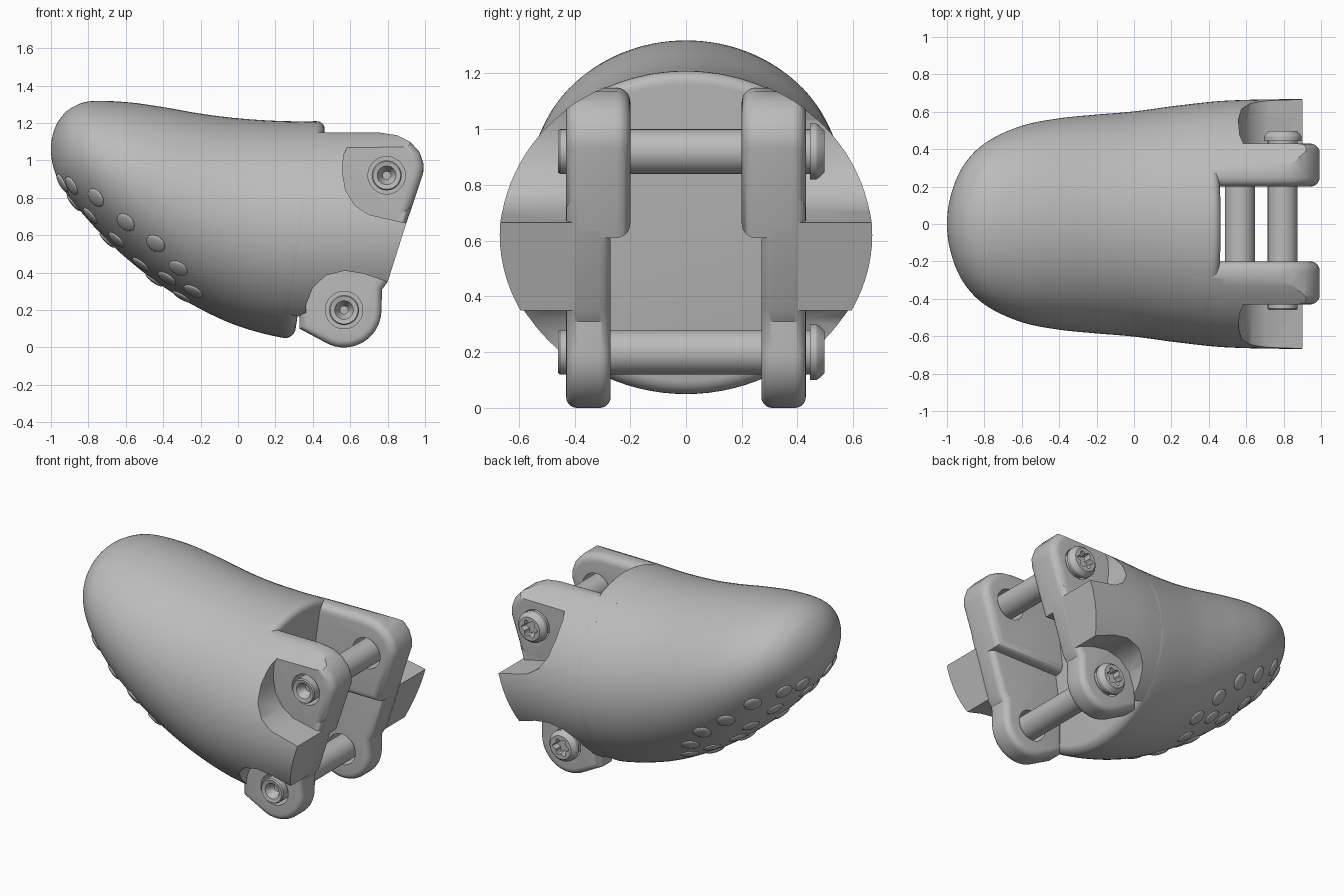
import bpy, bmesh, math
from mathutils import Vector, Matrix

if "Cube" in bpy.data.objects:
    bpy.data.objects.remove(bpy.data.objects["Cube"], do_unlink=True)

grey = bpy.data.materials.new("plain_grey")
grey.use_nodes = True
GREY = (0.5, 0.5, 0.5, 1)
grey.diffuse_color = GREY
for node in grey.node_tree.nodes:
    if node.type == 'BSDF_PRINCIPLED':
        node.inputs["Base Color"].default_value = GREY

# Body stations: x, top z, bottom z, half width
STATIONS = [
    (-1, 1.06, 1.06, 0), (-.98, 1.17, .94, .15), (-.95, 1.225, .87, .24),
    (-.9, 1.275, .8, .33), (-.8, 1.315, .68, .43), (-.6, 1.312, .48, .525),
    (-.4, 1.285, .325, .565), (-.2, 1.25, .205, .585), (0, 1.225, .115, .602),
    (.25, 1.21, .05, .635), (.5, 1.21, .03, .66), (1, 1.21, .03, .67)]
KNOTS = [math.sqrt(s[0] + 1) for s in STATIONS]
MID_Z = 0.62


def section(x):
    """Centre height, half height and half width of the body at x."""
    w = math.sqrt(max(x + 1, 0))
    last = len(KNOTS) - 1
    i = max(k for k in range(last) if KNOTS[k] <= w)

    def slope(k, c):
        a, b = max(k - 1, 0), min(k + 1, last)
        return (STATIONS[b][c] - STATIONS[a][c]) / (KNOTS[b] - KNOTS[a])
    h = KNOTS[i + 1] - KNOTS[i]
    t = (w - KNOTS[i]) / h
    top, bottom, half = [
        (2*t**3 - 3*t**2 + 1) * STATIONS[i][c] + (t**3 - 2*t**2 + t) * h * slope(i, c)
        + (3*t**2 - 2*t**3) * STATIONS[i + 1][c] + (t**3 - t**2) * h * slope(i + 1, c)
        for c in (1, 2, 3)]
    return (top + bottom) / 2, (top - bottom) / 2, half


def skin(x, a, shear=0.0):
    """Point on the body surface; a is the angle from straight down."""
    c, hh, hw = section(x)
    if shear:
        x = min(x + shear * (c - hh * math.cos(a) - MID_Z), 1)
        c, hh, hw = section(x)
    return Vector((x, hw * math.sin(a), c - hh * math.cos(a)))


def make(name, bm):
    bmesh.ops.recalc_face_normals(bm, faces=bm.faces)
    mesh = bpy.data.meshes.new(name)
    bm.to_mesh(mesh)
    bm.free()
    mesh.materials.append(grey)
    obj = bpy.data.objects.new(name, mesh)
    bpy.context.collection.objects.link(obj)
    return obj


def smooth(obj, degrees=32):
    bpy.ops.object.select_all(action='DESELECT')
    obj.select_set(True)
    bpy.context.view_layer.objects.active = obj
    bpy.ops.object.shade_smooth_by_angle(angle=math.radians(degrees))


def boolean(obj, tool, operation):
    mod = obj.modifiers.new("cut", 'BOOLEAN')
    mod.object, mod.operation, mod.solver = tool, operation, 'EXACT'
    graph = bpy.context.evaluated_depsgraph_get()
    mesh = bpy.data.meshes.new_from_object(obj.evaluated_get(graph))
    obj.modifiers.clear()
    obj.data = mesh


def rings_to_solid(name, rings, pole=None):
    bm = bmesh.new()
    loops = [[bm.verts.new(p) for p in ring] for ring in rings]
    n = len(loops[0])
    for a, b in zip(loops, loops[1:]):
        for k in range(n):
            bm.faces.new((a[k], a[(k + 1) % n], b[(k + 1) % n], b[k]))
    if pole is not None:
        tip = bm.verts.new(pole)
        for k in range(n):
            bm.faces.new((tip, loops[0][(k + 1) % n], loops[0][k]))
    else:
        bm.faces.new(loops[0])
    bm.faces.new(loops[-1])
    return make(name, bm)


def body(name, end_x, count, shear_max=0.0, fillet=0.0):
    angles = [2 * math.pi * k / 96 for k in range(96)]
    w_end = math.sqrt(1 + end_x - fillet)
    rings = []
    for i in range(1, count + 1):
        x = min((w_end * i / count) ** 2 - 1, 1)
        t = min(max((x + .3) / .6, 0), 1)
        rings.append([skin(x, a, shear_max * t * t * (3 - 2 * t)) for a in angles])
    # Rounded rim at the open end
    if fillet:
        base = rings[-1]
        mid = sum(base, Vector()) / len(base)
        for k in range(1, 7):
            f = k / 6 * math.pi / 2
            shrink = 1 - fillet * (1 - math.cos(f)) / .6
            rings.append([mid + (p - mid) * shrink + Vector((fillet * math.sin(f), 0, 0))
                          for p in base])
    return rings_to_solid(name, rings, skin(-1, 0))


def prism(name, outline, y0, y1, bevel=0.0):
    """Extrude an x-z outline along y, rounding the rims."""
    bm = bmesh.new()
    face = bm.faces.new([bm.verts.new((x, y0, z)) for x, z in outline])
    new = bmesh.ops.extrude_face_region(bm, geom=[face], use_keep_orig=True)["geom"]
    moved = [v for v in new if isinstance(v, bmesh.types.BMVert)]
    bmesh.ops.translate(bm, verts=moved, vec=(0, y1 - y0, 0))
    bmesh.ops.recalc_face_normals(bm, faces=bm.faces)
    if bevel:
        rims = [e for e in bm.edges if abs(e.verts[0].co.y - e.verts[1].co.y) < 1e-5]
        bmesh.ops.bevel(bm, geom=rims, offset=bevel, offset_type='OFFSET', segments=5,
                        profile=0.5, affect='EDGES', clamp_overlap=False)
    return make(name, bm)


def turned(name, x, z, profile, lobed=()):
    """Revolve (radius, y) points about an axis along y."""
    rings = []
    for i, (r, y) in enumerate(profile):
        ring = []
        for k in range(48):
            a = 2 * math.pi * k / 48
            rr = r * (1 + .18 * math.cos(6 * a)) if i in lobed else r
            ring.append((x + rr * math.cos(a), y, z + rr * math.sin(a)))
        rings.append(ring)
    return rings_to_solid(name, rings)


# Fingertip shell
smooth(body("fingertip_shell", .385, 70, .145, .05))

# Hinge pins with a countersunk end and a lobed socket head
PIVOTS = {"upper": (.795, .92), "lower": (.567, .2)}
PIN = [(.022, -.4), (.05, -.455), (.074, -.46), (.08, -.452), (.08, .445),
       (.1, .445), (.1, .468), (.092, .48), (.076, .496), (.05, .496), (.045, .45)]
holes = []
for label, (x, z) in PIVOTS.items():
    smooth(turned(label + "_pin", x, z, PIN, lobed=(9, 10)))
    hole = turned(label + "_hole_cutter", x, z, [(.1, -.7), (.1, .7)])
    hole.hide_render = True
    holes.append(hole)

# Outlines of the side lugs and hinge arms
LUG = [(.2, 1.3), (.61, 1.3), (.6, 1.1), (.565, 1.03), (.558, .94), (.575, .84),
       (.625, .76), (.7, .71), (.9, .665), (.8, .35), (.67, .395), (.57, .41),
       (.47, .385), (.4, .32), (.365, .23), (.36, .14), (.34, 0), (.2, 0)]
UPPER = [(.3, .61), (.3, 1.15), (.76, 1.148), (.85, 1.135), (.92, 1.1),
         (.97, 1.045), (.993, .98), (.99, .93), (.882, .61)]
px, pz = PIVOTS["lower"]
LOWER = [(.33, .75), (.927, .75), (.8, .35), (.77, .31)]
LOWER += [(px + .2 * math.cos(a), pz + .2 * math.sin(a))
          for a in (math.radians(-d) for d in range(0, 121, 8))]
LOWER += [(.33, .1)]

envelope = body("envelope", 1, 70)
envelope.hide_render = True
for side, s in (("left", 1), ("right", -1)):
    lug = prism(side + "_side_lug", LUG, .4 * s, .8 * s)
    boolean(lug, envelope, 'INTERSECT')
    upper = prism(side + "_upper_arm", UPPER, .2 * s, .43 * s, .05)
    boolean(upper, envelope, 'INTERSECT')
    boolean(upper, holes[0], 'DIFFERENCE')
    lower = prism(side + "_lower_arm", LOWER, .27 * s, .43 * s, .04)
    boolean(lower, holes[1], 'DIFFERENCE')
    for part in (lug, upper, lower):
        smooth(part)
for helper in holes + [envelope]:
    bpy.data.objects.remove(helper, do_unlink=True)

# Raised grip dots on the underside: x and distance from the middle
DOTS = [(-.76, .39), (-.6, .44), (-.44, .46), (-.32, .41), (-.65, .25), (-.38, .27),
        (-.52, .2), (-.24, .3), (-.89, .25), (-.79, .2), (-.94, .13),
        (-.88, 0), (-.7, 0), (-.45, 0), (-.3, .12)]
bm = bmesh.new()
for x, y in DOTS:
    for sign in ((1, -1) if y else (1,)):
        a = math.asin(sign * y / section(x)[2])
        along = skin(x + .01, a) - skin(x - .01, a)
        around = skin(x, a + .01) - skin(x, a - .01)
        normal = along.cross(around).normalized()
        turn = normal.to_track_quat('Z', 'X').to_matrix().to_4x4()
        place = Matrix.Translation(skin(x, a)) @ turn @ Matrix.Diagonal((.055, .055, .014, 1))
        bmesh.ops.create_uvsphere(bm, u_segments=24, v_segments=12, radius=1, matrix=place)
smooth(make("grip_dots", bm), 60)
